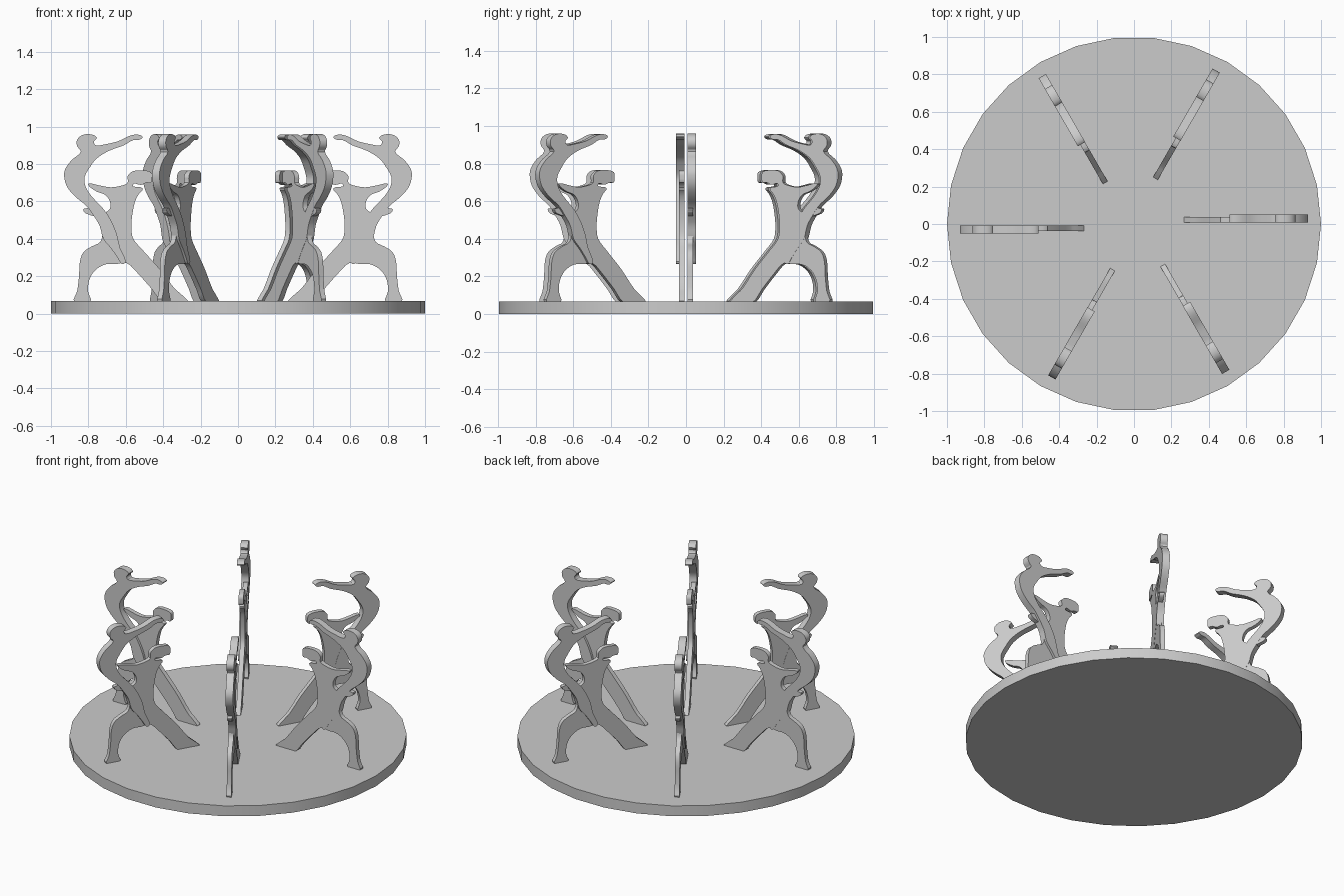
import bpy, bmesh, math
from mathutils import Matrix, Vector

cube = bpy.data.objects.get("Cube")
if cube:
    bpy.data.objects.remove(cube, do_unlink=True)

grey = bpy.data.materials.new("plain grey")
grey.use_nodes = True
colour = (0.6, 0.6, 0.6, 1)
grey.diffuse_color = colour
grey.node_tree.nodes["Principled BSDF"].inputs["Base Color"].default_value = colour


def add_object(name, bm):
    bmesh.ops.recalc_face_normals(bm, faces=bm.faces)
    mesh = bpy.data.meshes.new(name)
    bm.to_mesh(mesh)
    bm.free()
    mesh.materials.append(grey)
    obj = bpy.data.objects.new(name, mesh)
    bpy.context.collection.objects.link(obj)
    bpy.ops.object.select_all(action='DESELECT')
    obj.select_set(True)
    bpy.context.view_layer.objects.active = obj
    bpy.ops.object.shade_smooth_by_angle(angle=math.radians(30))
    return obj


def rounded(points, steps=3):
    """Closed smooth curve through the outline points."""
    pts = [Vector(p) for p in points]
    n = len(pts)
    out = []
    for i in range(n):
        a, b, c, d = (pts[(i + k) % n] for k in (-1, 0, 1, 2))
        reach = (c - b).length
        # tangents limited by the segment length to avoid overshoot
        tb = (c - a).normalized() * reach
        tc = (d - b).normalized() * reach
        for s in range(steps):
            t = s / steps
            out.append(b.lerp(c, t * t * (3 - 2 * t))
                       + tb * (t * (1 - t) ** 2) - tc * (t * t * (1 - t)))
    return out


def cutout(name, outline, near, far, angle):
    """Flat plate cut to an outline, turned about the centre."""
    bm = bmesh.new()
    face = bm.faces.new([bm.verts.new((p.x, near, p.y)) for p in rounded(outline)])
    ext = bmesh.ops.extrude_face_region(bm, geom=[face])
    verts = [v for v in ext["geom"] if isinstance(v, bmesh.types.BMVert)]
    bmesh.ops.translate(bm, verts=verts, vec=(0, far - near, 0))
    caps = [f for f in bm.faces if len(f.verts) > 4]
    bmesh.ops.triangulate(bm, faces=caps)
    bm.transform(Matrix.Rotation(angle, 4, 'Z'))
    return add_object(name, bm)


# Lunging figure: back leg, torso side, head, arm, hand, bent front leg
lunging = [
    (.27, .06), (.3, .1), (.34, .135), (.42, .24), (.51, .34), (.56, .4),
    (.57, .46), (.565, .53), (.55, .6), (.53, .64), (.51, .67), (.56, .68),
    (.555, .695), (.52, .688), (.49, .7), (.465, .7), (.46, .73), (.465, .755),
    (.5, .765), (.56, .762), (.59, .735), (.59, .7), (.62, .685), (.68, .675),
    (.74, .685), (.8, .695), (.79, .675), (.75, .65), (.71, .635), (.685, .6),
    (.685, .56), (.72, .54), (.77, .56), (.825, .56), (.82, .54), (.785, .525),
    (.745, .51), (.725, .45), (.735, .385), (.78, .36), (.825, .33), (.845, .28),
    (.85, .2), (.86, .12), (.875, .06), (.79, .06), (.802, .12), (.795, .18),
    (.765, .23), (.71, .263), (.65, .265), (.595, .27), (.54, .22), (.46, .13),
    (.4, .06)]

# Arching figure: raised arm, head, curved back, trailing leg
arching = [
    (.51, .945), (.54, .957), (.58, .95), (.64, .922), (.71, .905), (.76, .9),
    (.77, .92), (.755, .94), (.785, .958), (.83, .955), (.86, .93), (.86, .895),
    (.84, .865), (.885, .825), (.92, .78), (.93, .74), (.915, .68), (.87, .625),
    (.81, .575), (.77, .52), (.74, .47), (.72, .4), (.68, .35), (.645, .3),
    (.62, .265), (.6, .28), (.63, .35), (.65, .43), (.68, .5), (.72, .56),
    (.785, .63), (.815, .68), (.82, .73), (.79, .785), (.755, .83), (.69, .87),
    (.61, .9), (.56, .928), (.525, .93)]

# Round base
bm = bmesh.new()
bmesh.ops.create_cone(bm, cap_ends=True, segments=30, radius1=1, radius2=1, depth=.068,
                      matrix=Matrix.Translation((0, 0, .034)) @ Matrix.Rotation(math.pi / 2, 4, 'Z'))
add_object("round_base", bm)

# Six pairs around the base
for i in range(6):
    turn = i * math.pi / 3
    cutout(f"lunging_figure_{i + 1}", lunging, .008, .037, turn)
    cutout(f"arching_figure_{i + 1}", arching, .007, .052, turn)
